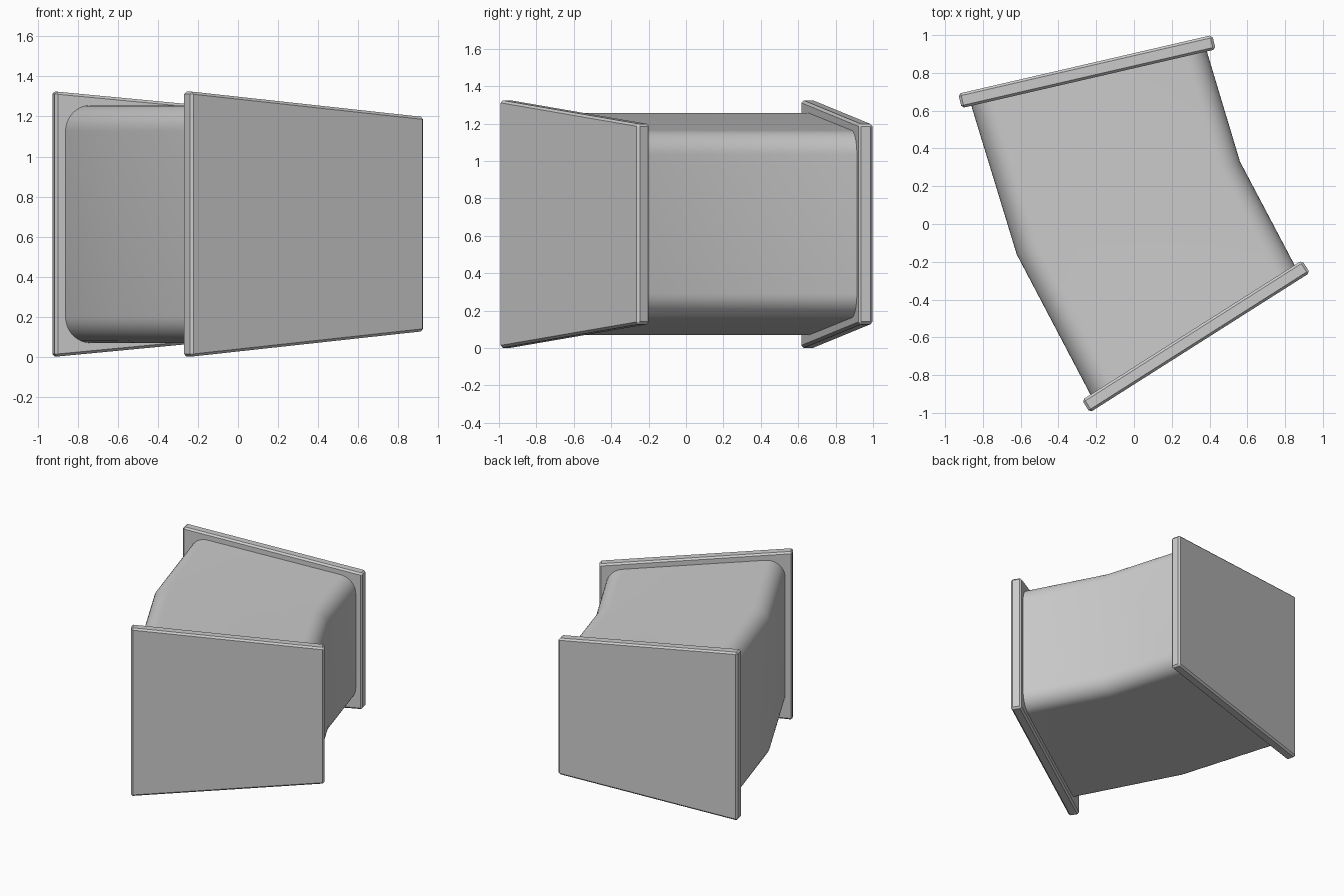
import bpy, bmesh, math
from mathutils import Vector, Matrix

if "Cube" in bpy.data.objects:
    bpy.data.objects.remove(bpy.data.objects["Cube"])

MID_Z = 0.6625


def trapezoid(half_len, left_half, right_half):
    return [Vector(p) for p in ((-half_len, -left_half), (half_len, -right_half),
                                (half_len, right_half), (-half_len, left_half))]


def rounded(points, radius, steps):
    """Replace each corner of a convex profile by a tangent arc."""
    out = []
    for i, p in enumerate(points):
        a = (points[i - 1] - p).normalized()
        b = (points[(i + 1) % len(points)] - p).normalized()
        half = a.angle(b) / 2
        centre = p + (a + b).normalized() * radius / math.sin(half)
        t0 = p + a * radius / math.tan(half) - centre
        t1 = p + b * radius / math.tan(half) - centre
        sweep = math.pi - 2 * half
        for k in range(steps + 1):
            t = k / steps
            out.append(centre + (t0 * math.sin((1 - t) * sweep)
                                 + t1 * math.sin(t * sweep)) / math.sin(sweep))
    return out


def station(x, y, degrees):
    return Matrix.Translation((x, y, MID_Z)) @ Matrix.Rotation(math.radians(degrees), 4, 'Z')


def loft(name, profile, stations):
    """Skin one profile through a list of placed cross-sections."""
    bm = bmesh.new()
    rings = [[bm.verts.new(m @ Vector((p.x, 0, p.y))) for p in profile] for m in stations]
    n = len(profile)
    for r0, r1 in zip(rings, rings[1:]):
        for i in range(n):
            j = (i + 1) % n
            bm.faces.new((r0[i], r0[j], r1[j], r1[i]))
    bm.faces.new(rings[0])
    bm.faces.new(rings[-1])
    bmesh.ops.recalc_face_normals(bm, faces=bm.faces)
    mesh = bpy.data.meshes.new(name)
    bm.to_mesh(mesh)
    bm.free()
    obj = bpy.data.objects.new(name, mesh)
    bpy.context.collection.objects.link(obj)
    return obj


front = station(0.328, -0.595, 32.4)
middle = station(-0.03, 0.085, 22.6)
back = station(-0.249, 0.807, 13.0)

# Bent duct body with rounded tapered section
body = loft("duct_body", rounded(trapezoid(0.64, 0.606, 0.49), 0.13, 10),
            [front, middle, back])
bpy.context.view_layer.objects.active = body
body.select_set(True)
bpy.ops.object.shade_smooth_by_angle(angle=math.radians(30))

# Chamfered end flanges
for name, place in (("front_flange", front), ("back_flange", back)):
    flange = loft(name, trapezoid(0.69, 0.6625, 0.535),
                  [place @ Matrix.Translation((0, y, 0)) for y in (-0.039, 0.039)])
    bevel = flange.modifiers.new("chamfer", 'BEVEL')
    bevel.width = 0.013
    bevel.segments = 1
